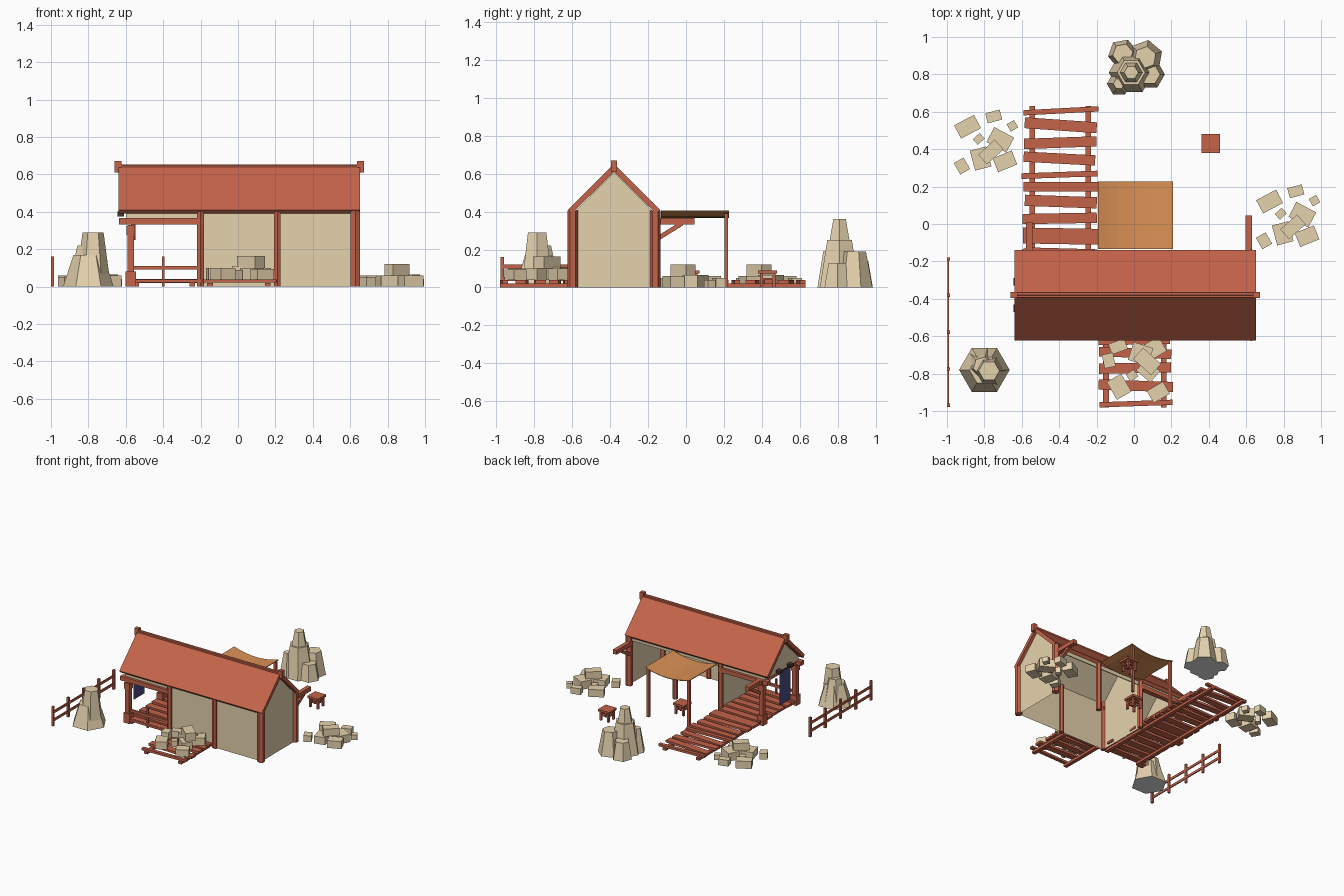
import bpy, bmesh, math, random
from mathutils import Matrix, Vector
random.seed(4)


def material(name, r, g, b):
    m = bpy.data.materials.new(name)
    lin = [c / 12.92 if c <= 0.04045 else ((c + 0.055) / 1.055) ** 2.4 for c in (r, g, b)]
    m.diffuse_color = (*lin, 1)
    return m


WOOD = material("red_wood", 0.77, 0.39, 0.29)
PLASTER = material("tan_plaster", 0.90, 0.825, 0.68)
GREY = material("grey_underside", 0.88, 0.88, 0.88)
CANVAS = material("orange_canvas", 0.86, 0.57, 0.335)
NAVY = material("navy_cloth", 0.30, 0.30, 0.52)
DARK = material("dark_iron", 0.28, 0.21, 0.19)


def finish(name, bm, mat):
    bmesh.ops.recalc_face_normals(bm, faces=bm.faces)
    me = bpy.data.meshes.new(name)
    bm.to_mesh(me)
    bm.free()
    me.materials.append(mat)
    ob = bpy.data.objects.new(name, me)
    bpy.context.collection.objects.link(ob)
    return ob


def add_box(bm, c, s, rot=0, axis='Z'):
    mat = Matrix.Translation(c) @ Matrix.Rotation(math.radians(rot), 4, axis) @ Matrix.Diagonal((*s, 1))
    bmesh.ops.create_cube(bm, size=1, matrix=mat)


def boxes(name, mat, items):
    """One object from (centre, size[, rotation, axis]) boxes."""
    bm = bmesh.new()
    for it in items:
        add_box(bm, *it)
    return finish(name, bm, mat)


def span(x0, x1, y0, y1, z0, z1):
    return ((x0 + x1) / 2, (y0 + y1) / 2, (z0 + z1) / 2), (x1 - x0, y1 - y0, z1 - z0)


def prism(name, mat, profile, x0, x1, drop=None):
    """Extrude a (y, z) outline along x, leaving out faces where drop(normal) holds."""
    bm = bmesh.new()
    f = bm.faces.new([bm.verts.new((x0, y, z)) for y, z in profile])
    r = bmesh.ops.extrude_face_region(bm, geom=[f])
    bmesh.ops.translate(bm, vec=(x1 - x0, 0, 0),
                        verts=[v for v in r["geom"] if isinstance(v, bmesh.types.BMVert)])
    bmesh.ops.recalc_face_normals(bm, faces=bm.faces)
    dropped = [f for f in bm.faces if drop and drop(f.normal)]
    bmesh.ops.delete(bm, geom=dropped, context='FACES')
    return finish(name, bm, mat)


FRONT, BACK, MID = -0.595, -0.165, -0.38

# House walls and ceiling: the back and underside are open
prism("house_walls", PLASTER, [(FRONT, 0), (BACK, 0), (BACK, 0.392), (MID, 0.607), (FRONT, 0.392)],
      -0.2, 0.63, lambda n: n.z < -0.9 or n.y > 0.9)
# Band under the eaves, gabled at the porch end
prism("porch_gable", PLASTER, [(FRONT, 0.365), (BACK, 0.365), (BACK, 0.392), (MID, 0.607), (FRONT, 0.392)],
      -0.6, -0.2, lambda n: n.z < -0.9 or n.x > 0.9)
boxes("back_eave_band", PLASTER, [span(-0.2, 0.63, BACK - 0.008, BACK, 0.365, 0.4)])

# Roof slab and ridge with end blocks
prism("roof", WOOD, [(-0.622, 0.41), (MID, 0.652), (-0.138, 0.41), (-0.158, 0.39), (MID, 0.61), (-0.602, 0.39)],
      -0.638, 0.652)
boxes("ridge_beam", WOOD, [span(-0.655, 0.67, -0.394, -0.366, 0.625, 0.651),
                           span(-0.66, -0.622, -0.396, -0.364, 0.61, 0.67),
                           span(0.637, 0.673, -0.396, -0.364, 0.61, 0.67)])

# Six-sided wall posts on both long sides
bm = bmesh.new()
for y in (-0.597, -0.163):
    for x, r in ((-0.2, 0.021), (0.21, 0.021), (0.627, 0.029)):
        bmesh.ops.create_cone(bm, cap_ends=True, segments=6, radius1=r, radius2=r, depth=0.406,
                              matrix=Matrix.Translation((x, y, 0.203)))
finish("wall_posts", bm, WOOD)

# Porch posts with footings and top beams
porch = []
for y in (-0.595, -0.165):
    porch += [((-0.573, y, 0.165), (0.036, 0.036, 0.33)),
              ((-0.573, y, 0.04), (0.055, 0.055, 0.08)),
              ((-0.573, y, 0.30), (0.046, 0.046, 0.05)),
              span(-0.635, -0.19, y - 0.02, y + 0.02, 0.333, 0.367)]
porch.append(span(-0.59, -0.555, -0.615, -0.13, 0.333, 0.367))
boxes("porch_frame", WOOD, porch)

# Beams reaching out from the back, with diagonal braces
arms = []
for x, end in ((-0.56, 0.012), (0.613, 0.045)):
    arms += [span(x - 0.017, x + 0.017, -0.17, end, 0.333, 0.367),
             ((x, -0.085, 0.298), (0.022, 0.15, 0.024), 32, 'X')]
boxes("back_beams", WOOD, arms)

# Porch railing
boxes("porch_railing", WOOD, [span(-0.56, -0.2, -0.603, -0.587, 0.09, 0.11),
                              span(-0.56, -0.2, -0.603, -0.587, 0.02, 0.04),
                              span(-0.407, -0.393, -0.602, -0.588, 0, 0.16)])

# Hanging cloth at the porch's open end
bm = bmesh.new()
bm.faces.new([bm.verts.new((-0.63, y, z)) for y, z in
              ((-0.45, 0.11), (-0.31, 0.11), (-0.31, 0.375), (-0.45, 0.375))])
finish("door_cloth", bm, NAVY)
boxes("cloth_hooks", DARK, [span(-0.645, -0.61, y - 0.02, y + 0.02, 0.375, 0.40) for y in (-0.31, -0.45)]
      + [span(-0.635, -0.625, -0.46, -0.30, 0.377, 0.387)])


def boardwalk(name, xc, width, y0, y1, planks, runners):
    items = [span(x - 0.015, x + 0.015, y0, y1, 0, 0.02) for x in runners]
    for y, d, r in planks:
        items.append(((xc + random.uniform(-0.006, 0.006), y, 0.03),
                      (width + random.uniform(-0.015, 0.012), d, 0.018), r))
    return boxes(name, WOOD, items)


# Uneven plank walks
walk = [(0.605, 0.028, 3), (0.528, 0.058, -4), (0.435, 0.055, 2), (0.35, 0.055, -3), (0.263, 0.03, 2),
        (0.2, 0.05, 0), (0.12, 0.06, -2), (0.03, 0.055, 1), (-0.065, 0.085, -1)]
walk += [(-0.16 - 0.085 * i, 0.06, random.uniform(-3, 3)) for i in range(6)]
boardwalk("back_boardwalk", -0.395, 0.395, -0.61, 0.63, walk, (-0.545, -0.245))
boardwalk("front_boardwalk", 0.005, 0.39, -0.98, -0.61,
          [(-0.96, 0.028, 2), (-0.865, 0.055, -2), (-0.77, 0.055, 1), (-0.69, 0.05, -2), (-0.63, 0.03, 1)],
          (-0.15, 0.16))

# Sagging awning and its two posts
bm = bmesh.new()
bmesh.ops.create_grid(bm, x_segments=8, y_segments=1, size=0.5)
for v in bm.verts:
    u = v.co.x * 2
    v.co = Vector((0.008 + u * 0.2, 0.047 + v.co.y * 0.36, 0.372 + 0.033 * u * u))
awning = finish("awning", bm, CANVAS)
sol = awning.modifiers.new("thickness", 'SOLIDIFY')
sol.thickness = 0.005
boxes("awning_posts", WOOD, [((x, 0.212, 0.195), (0.02, 0.02, 0.39)) for x in (-0.175, 0.19)])


def stool(name, x, y):
    items = [((x, y, 0.082), (0.1, 0.1, 0.017))]
    for s in (-1, 1):
        items += [((x + s * 0.033, y + t * 0.033, 0.037), (0.016, 0.016, 0.074)) for t in (-1, 1)]
        items += [((x + s * 0.033, y, 0.045), (0.01, 0.066, 0.012)),
                  ((x, y + s * 0.033, 0.045), (0.066, 0.01, 0.012))]
    return boxes(name, WOOD, items)


stool("stool_back", 0.41, 0.43)
stool("stool_under_awning", 0.02, 0.02)

# Side fence
boxes("side_fence", WOOD, [((-0.992, y, 0.08), (0.016, 0.018, 0.16)) for y in (-0.97, -0.775, -0.578, -0.38, -0.187)]
      + [span(-0.996, -0.988, -0.97, -0.187, z - 0.01, z + 0.01) for z in (0.045, 0.11)])


def standing_rock(name, parts):
    """Cluster of six-sided tapered stones: (x, y, base radius, top radius, height, turn)."""
    bm = bmesh.new()
    for x, y, r1, r2, h, a in parts:
        mat = Matrix.Translation((x, y, h / 2)) @ Matrix.Rotation(math.radians(a + 30), 4, 'Z')
        bmesh.ops.create_cone(bm, cap_ends=True, segments=6, radius1=r1, radius2=r2, depth=h, matrix=mat)
    ob = finish(name, bm, PLASTER)
    ob.data.materials.append(GREY)
    for f in ob.data.polygons:
        f.material_index = int(f.normal.z < -0.9)  # grey undersides


standing_rock("front_rock", [(-0.8, -0.78, 0.135, 0.08, 0.17, 0), (-0.775, -0.785, 0.095, 0.056, 0.29, 0),
                             (-0.81, -0.76, 0.1, 0.05, 0.22, 15)])
standing_rock("back_rock", [(-0.015, 0.81, 0.11, 0.038, 0.36, 0), (-0.015, 0.81, 0.12, 0.075, 0.25, 0),
                            (0.06, 0.89, 0.095, 0.06, 0.19, 20), (0.085, 0.8, 0.08, 0.055, 0.13, 0),
                            (-0.06, 0.91, 0.08, 0.055, 0.14, 10), (-0.08, 0.75, 0.065, 0.03, 0.19, 0)])

# Rubble: x, y, width, depth, bottom, top, turn; the two ground piles share one layout
RUBBLE = [(-0.09, 0.10, 0.12, 0.08, 0, 0.06, 28), (0.05, 0.155, 0.08, 0.055, 0, 0.05, 15),
          (0.15, 0.105, 0.045, 0.045, 0, 0.04, 30), (-0.03, 0.035, 0.05, 0.04, 0, 0.05, 42),
          (0.085, 0.03, 0.12, 0.09, 0, 0.065, -28), (-0.02, -0.07, 0.09, 0.11, 0, 0.06, 15),
          (0.035, -0.035, 0.12, 0.07, 0.06, 0.12, 42), (0.11, -0.085, 0.11, 0.08, 0, 0.06, 22),
          (-0.12, -0.11, 0.06, 0.07, 0, 0.05, 30)]
HEAP = [(-0.15, 0.065, 0.06, 0.075, 0, 0.06, 12), (0.02, 0.10, 0.11, 0.10, 0, 0.07, -18),
        (0.095, 0.13, 0.10, 0.09, 0, 0.06, 30), (-0.025, -0.015, 0.05, 0.045, 0, 0.05, 35),
        (0.055, 0.06, 0.13, 0.08, 0.06, 0.125, -42), (0.06, 0.01, 0.10, 0.08, 0, 0.06, -40),
        (-0.095, -0.075, 0.09, 0.11, 0, 0.06, 30), (0.115, -0.105, 0.10, 0.075, 0, 0.055, 30),
        (-0.1, 0.14, 0.09, 0.06, 0, 0.05, 20)]
for name, layout, px, py, pz in (("rubble_left", RUBBLE, -0.8, 0.42, 0), ("rubble_right", RUBBLE, 0.815, 0.02, 0),
                                 ("rubble_front", HEAP, 0.015, -0.795, 0.039)):
    boxes(name, PLASTER, [((px + x, py + y, pz + (b + t) / 2), (w, d, t - b), r)
                          for x, y, w, d, b, t, r in layout])
